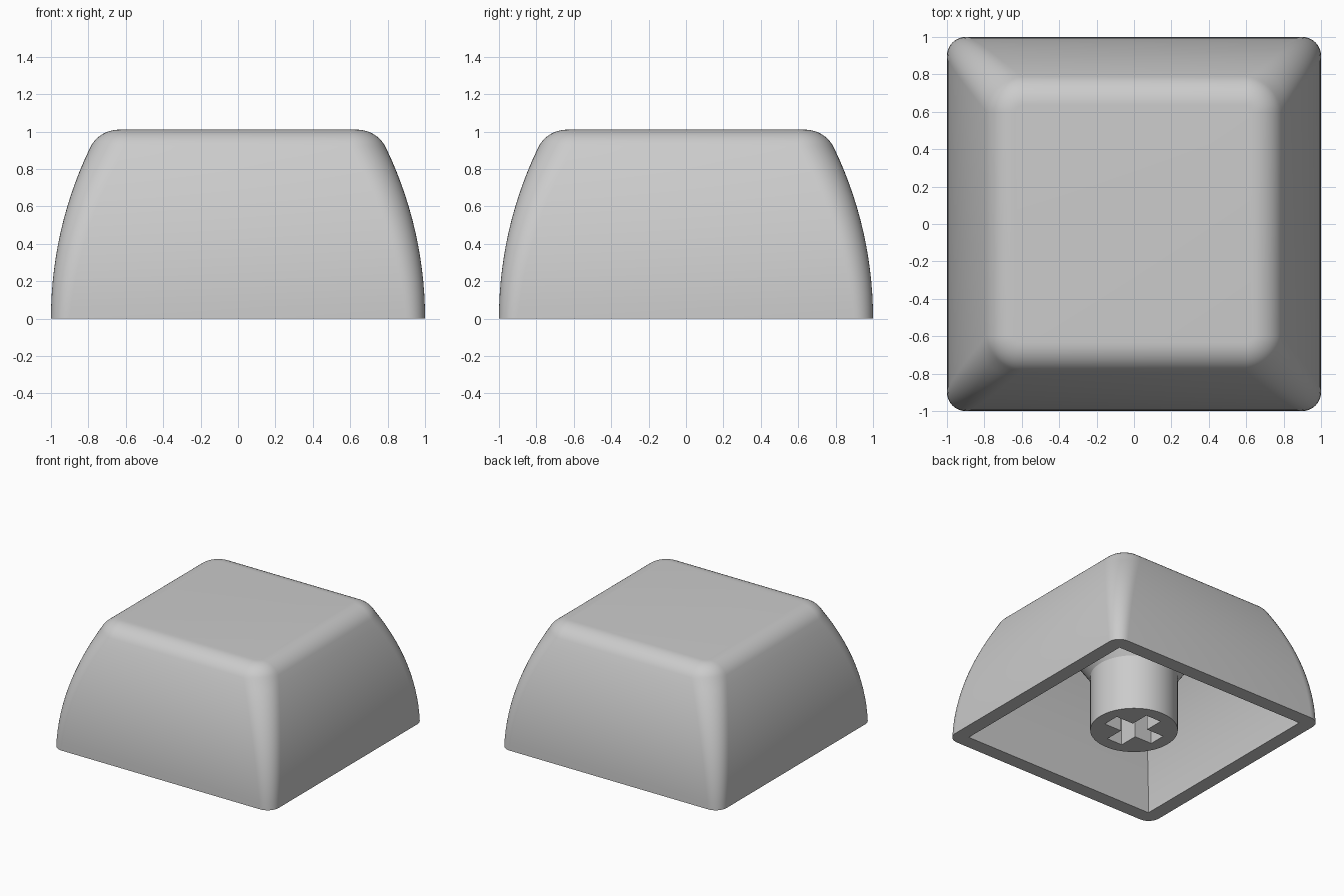
import bpy, bmesh
from math import sin, cos, pi, sqrt, asin

cube = bpy.data.objects.get("Cube")
if cube:
    bpy.data.objects.remove(cube, do_unlink=True)

grey = bpy.data.materials.new("light grey plastic")
grey.use_nodes = True
colour = (0.6, 0.6, 0.6, 1)
grey.diffuse_color = colour
grey.node_tree.nodes["Principled BSDF"].inputs["Base Color"].default_value = colour


def make_object(name, bm):
    bmesh.ops.remove_doubles(bm, verts=bm.verts, dist=0.0005)
    bmesh.ops.recalc_face_normals(bm, faces=bm.faces)
    mesh = bpy.data.meshes.new(name)
    bm.to_mesh(mesh)
    bm.free()
    obj = bpy.data.objects.new(name, mesh)
    bpy.context.collection.objects.link(obj)
    mesh.materials.append(grey)
    return obj


def loft(name, rings):
    """Skin a stack of equal-length rings and cap both ends."""
    bm = bmesh.new()
    loops = [[bm.verts.new(p) for p in ring] for ring in rings]
    n = len(loops[0])
    for a, b in zip(loops, loops[1:]):
        for i in range(n):
            j = (i + 1) % n
            bm.faces.new((a[i], a[j], b[j], b[i]))
    bm.faces.new(loops[0])
    bm.faces.new(loops[-1])
    return make_object(name, bm)


def rounded_square(half, radius, z, steps=10):
    c = half - radius
    points = []
    for k, (sx, sy) in enumerate(((1, 1), (-1, 1), (-1, -1), (1, -1))):
        for s in range(steps + 1):
            a = (k + s / steps) * pi / 2
            points.append((sx * c + radius * cos(a), sy * c + radius * sin(a), z))
    return points


def circle(radius, z, n=64):
    return [(radius * cos(2 * pi * i / n), radius * sin(2 * pi * i / n), z) for i in range(n)]


def smooth(obj):
    bpy.ops.object.select_all(action='DESELECT')
    obj.select_set(True)
    bpy.context.view_layer.objects.active = obj
    bpy.ops.object.shade_smooth_by_angle(angle=pi / 6)


# Hollow cap: bowed walls, rounded top edge, sharp-cornered inside
HEIGHT, BOW, FILLET, WALL, CEILING = 1.01, 2.1, 0.17, 0.117, 0.86
SHOULDER = 0.92


def half_width(z):
    return 1 - BOW + sqrt(BOW * BOW - z * z)


STEPS = 14
rings = []
for i in range(STEPS, -1, -1):
    z = CEILING * i / STEPS
    rings.append(rounded_square(half_width(z) - WALL, 0, z))
for i in range(STEPS + 1):
    z = SHOULDER * i / STEPS
    rings.append(rounded_square(half_width(z), 0.1 + 0.09 * i / STEPS, z))
tilt = asin(SHOULDER / BOW)
rise = (HEIGHT - SHOULDER) / (1 - sin(tilt))
for i in range(1, 11):
    a = tilt + (pi / 2 - tilt) * i / 10
    inset = FILLET * (cos(tilt) - cos(a))
    z = SHOULDER + rise * (sin(a) - sin(tilt))
    rings.append(rounded_square(half_width(SHOULDER) - inset, 0.19 - inset, z))
smooth(loft("cap_shell", rings))

# Round stem flaring out into the ceiling
stem = loft("stem", [circle(0.33, 0), circle(0.33, 0.46), circle(0.62, CEILING + 0.02)])

# Cross-shaped socket cut into the stem
ARM, HALF, DEPTH = 0.228, 0.07, 0.42
corner = [(ARM, -HALF), (ARM, HALF), (HALF, HALF)]
cross = []
for k in range(4):
    for x, y in corner:
        for _ in range(k):
            x, y = -y, x
        cross.append((x, y))
cutter = loft("socket_cutter", [[(x, y, z) for x, y in cross] for z in (-0.1, DEPTH)])
cut = stem.modifiers.new("socket", 'BOOLEAN')
cut.operation = 'DIFFERENCE'
cut.solver = 'EXACT'
cut.object = cutter
bpy.context.view_layer.objects.active = stem
bpy.ops.object.modifier_apply(modifier=cut.name)
bpy.data.objects.remove(cutter, do_unlink=True)
smooth(stem)
